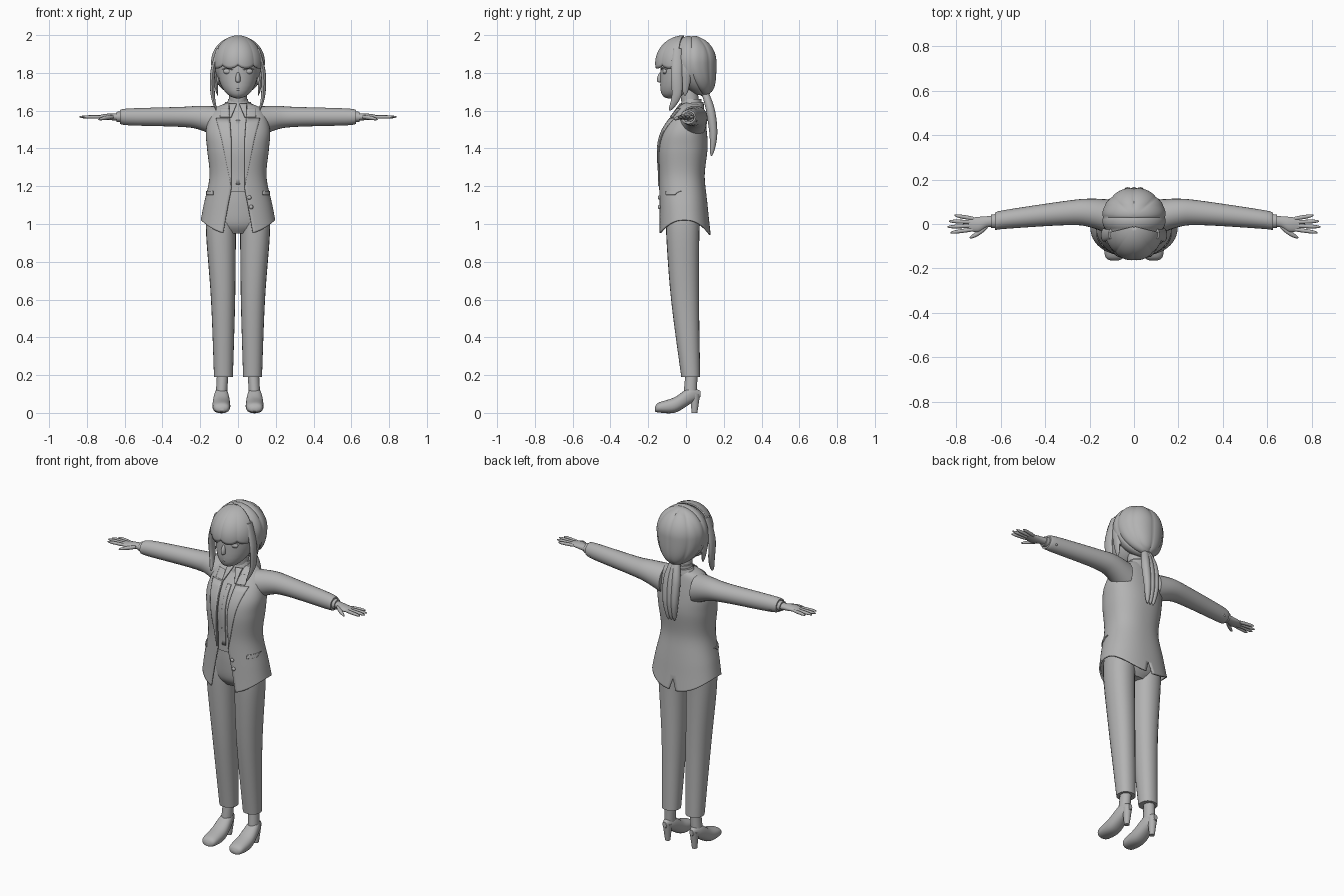
import bpy, bmesh, math
from math import sin, cos, pi

cube = bpy.data.objects.get("Cube")
if cube:
    bpy.data.objects.remove(cube)

shade = (.45, .45, .45, 1)
grey = bpy.data.materials.new("mid_grey")
grey.use_nodes = True
grey.diffuse_color = shade
grey.node_tree.nodes["Principled BSDF"].inputs["Base Color"].default_value = shade


# ---------- helpers ----------
def finish(name, bm, mirror=False, thickness=0):
    bmesh.ops.recalc_face_normals(bm, faces=bm.faces[:])
    mesh = bpy.data.meshes.new(name)
    bm.to_mesh(mesh)
    bm.free()
    mesh.materials.append(grey)
    part = bpy.data.objects.new(name, mesh)
    bpy.context.collection.objects.link(part)
    bpy.ops.object.select_all(action='DESELECT')
    part.select_set(True)
    bpy.context.view_layer.objects.active = part
    bpy.ops.object.shade_smooth_by_angle(angle=pi / 4)
    if mirror:
        part.modifiers.new("mirror", 'MIRROR')
    if thickness:
        solid = part.modifiers.new("thickness", 'SOLIDIFY')
        solid.thickness, solid.offset = thickness, 0


def skin(name, rows, closed=False, caps=False, mirror=False, thickness=0):
    """Faces between successive rows of points."""
    bm = bmesh.new()
    rings = [[bm.verts.new(point) for point in row] for row in rows]
    count = len(rings[0])
    for lower, upper in zip(rings, rings[1:]):
        for j in range(count if closed else count - 1):
            k = (j + 1) % count
            bm.faces.new((lower[j], lower[k], upper[k], upper[j]))
    if caps:
        bm.faces.new(rings[0])
        bm.faces.new(rings[-1])
    finish(name, bm, mirror, thickness)


def smooth(keys, steps=6):
    """Catmull-Rom resampling of section tuples."""
    result = []
    for i in range(len(keys) - 1):
        before, start, end = keys[max(i - 1, 0)], keys[i], keys[i + 1]
        after = keys[min(i + 2, len(keys) - 1)]
        for step in range(steps):
            t = step / steps
            result.append([b + t / 2 * (c - a + t * (2*a - 5*b + 4*c - d + t * (3*(b - c) + d - a)))
                           for a, b, c, d in zip(before, start, end, after)])
    return result + [keys[-1]]


def bend(value, power):
    return math.copysign(abs(value) ** (2 / power), value)


place = {'z': lambda a, u, v: (u, v, a), 'x': lambda a, u, v: (a, u, v), 'y': lambda a, u, v: (u, a, v)}


def loft(name, axis, keys, mirror=False, power=2, sides=24):
    """Sections: position on the axis, two centre coordinates, two radii."""
    turns = [2 * pi * j / sides for j in range(sides)]
    rows = [[place[axis](a, u + ru * bend(cos(t), power), v + rv * bend(sin(t), power)) for t in turns]
            for a, u, v, ru, rv in smooth(keys)]
    skin(name, rows, True, True, mirror)


def strand(name, axis, points, wide, deep, mirror=False, taper=.6):
    """Tapered lock along a path; blunt at the start, pointed at the end."""
    path = smooth(points, 4)
    keys = []
    for i, (x, y, z) in enumerate(path):
        size = sin(pi * (.2 + .79 * i / (len(path) - 1))) ** taper
        centre = (z, x, y) if axis == 'z' else (x, y, z)
        keys.append((*centre, wide * size, deep * size))
    loft(name, axis, keys, mirror, sides=12)


def egg(name, centre, radii, mirror=False, drop=None, lean=0, lobes=None, detail=16):
    """Ellipsoid with its own lower radius, a leaning lower half and optional lobes."""
    bm = bmesh.new()
    bmesh.ops.create_uvsphere(bm, u_segments=2 * detail, v_segments=detail, radius=1)
    cx, cy, cz = centre
    rx, ry, rz = radii
    for vert in bm.verts:
        x, y, z = vert.co
        swell = lobes(x, y) if lobes else 1
        height = rz if z > 0 or drop is None else drop
        vert.co = (cx + rx * x * swell, cy + ry * y * swell + lean * min(0, z) ** 2, cz + height * z * swell)
    finish(name, bm, mirror)


# ---------- torso surface: height, half width, front, back ----------
torso = smooth([(1.64, .05, -.02, .08), (1.6, .13, -.05, .09), (1.5, .165, -.12, .105), (1.4, .16, -.146, .11),
                (1.25, .147, -.14, .095), (1.1, .178, -.14, .113), (1.02, .193, -.143, .127)], 8)
heights = [section[0] for section in torso]


def torso_at(z):
    for upper, lower in zip(torso, torso[1:]):
        if z >= lower[0]:
            t = min(1, (upper[0] - z) / (upper[0] - lower[0]))
            return [a + t * (b - a) for a, b in zip(upper, lower)]
    return torso[-1]


def on_torso(z, turn, offset=0):
    _, half, front, back = torso_at(z)
    x = (half + offset) * bend(sin(turn), 2.3)
    return x, (front + back) / 2 - ((back - front) / 2 + offset) * bend(cos(turn), 2.3), z


def turn_at(z, x):
    return math.asin(min(1, x / torso_at(z)[1]) ** 1.15)


def plate(name, bottom, top, inner, outer, offset):
    """Thin mirrored plate on the torso between two edge rules."""
    rows = []
    for i in range(13):
        z = bottom + (top - bottom) * i / 12
        near, far = turn_at(z, inner(z)), turn_at(z, outer(z))
        rows.append([on_torso(z, near + (far - near) * j / 6, offset) for j in range(7)])
    skin(name, rows, mirror=True, thickness=.006)


# ---------- jacket: open in front, vented behind, hem dipping front and back ----------
def opening(z):
    return .035 + .27 * max(0, 1.18 - z) + .07 * max(0, z - 1.45)


rows = []
for z in heights:
    start = turn_at(z, opening(z))
    end = pi - .08 * min(1, max(0, 1.06 - z) / .04)
    dip = .078 * (max(0, 1.18 - z) / .16) ** 1.5
    row = []
    for j in range(33):
        turn = start + (end - start) * j / 32
        x, y, _ = on_torso(z, turn)
        row.append((x, y, z - dip * cos(turn) ** 2))
    rows.append(row)
skin("jacket_body", rows, mirror=True, thickness=.008)
plate("lapel", 1.2, 1.56, opening, lambda z: opening(z) + .19 * (z - 1.2), .007)
plate("upper_lapel", 1.565, 1.61, opening, lambda z: .09, .007)
plate("pocket_flap", 1.155, 1.175, lambda z: .127, lambda z: .16, .006)
for z in (1.14, 1.09):
    egg("jacket_button", (.06 + (1.14 - z) / 5, -.141, z), (.011, .008, .011), detail=8)

# ---------- sleeves ----------
arm = 1.567
loft("sleeve", 'x', [(.1, .03, arm - .03, .08, .085), (.2, .05, arm - .005, .064, .064), (.3, .05, arm, .055, .053),
                     (.57, .022, arm, .043, .045), (.625, .012, arm, .04, .037)], True)
loft("shirt_cuff", 'x', [(.58, .016, arm, .034, .03), (.643, .012, arm, .03, .027)], True)
for x in (.57, .59):
    egg("cuff_button", (x, .053, arm - .02), (.007, .007, .007), True, detail=6)

# ---------- shirt and collars ----------
skin("shirt", [[on_torso(z, pi * j / 20, -.012) for j in range(40)] for z in heights if z > 1.17], True, True)
plate("shirt_placket", 1.21, 1.55, lambda z: 0, lambda z: .012, -.01)
plate("collar_point", 1.565, 1.635, lambda z: .006 + .4 * (1.635 - z), lambda z: .042, .008)
loft("shirt_collar", 'z', [(1.6, 0, .022, .066, .06), (1.662, 0, .032, .052, .05)])
loft("jacket_collar", 'z', [(1.6, 0, .035, .095, .062), (1.647, 0, .041, .066, .052)])

# ---------- trousers ----------
loft("trouser_hips", 'z', [(1.2, 0, -.015, .13, .104), (1.1, 0, -.015, .155, .103),
                           (1, 0, -.015, .158, .092), (.95, 0, -.015, .09, .06)])
loft("waistband", 'z', [(z, 0, -.016, .133, .109) for z in (1.205, 1.18)])
loft("trouser_leg", 'z', [(1.08, .085, -.01, .078, .092), (.95, .09, -.017, .079, .088),
                          (.6, .079, -.005, .064, .074), (.19, .077, .025, .05, .05)], True, 2.2)

# ---------- feet ----------
foot = .088
loft("ankle", 'z', [(.23, .08, .03, .03, .031), (.09, foot, .022, .03, .036)], True)
loft("shoe", 'y', [(-.165, foot, .02, .015, .01), (-.145, foot, .028, .042, .026), (-.06, foot, .042, .047, .041),
                   (.02, foot, .09, .036, .044), (.076, foot, .1, .012, .016)], True, 2.3)
loft("shoe_heel", 'z', [(0, foot, .045, .014, .015), (.1, foot, .048, .026, .027)], True)

# ---------- hands ----------
loft("palm", 'x', [(.62, .013, arm, .026, .02), (.66, .01, arm, .025, .018), (.7, -.002, arm, .034, .016),
                   (.745, -.002, arm, .028, .007)], True)
for i, finger in enumerate(("index", "middle", "ring", "little")):
    y = .016 * i - .024
    tip = .84 - .01 * (i - 1.2) ** 2
    strand(finger + "_finger", 'x', [(.72, y, arm), (tip, y * 1.6, arm)], .009, .009, True, .3)
strand("thumb", 'x', [(.66, -.01, arm), (.7, -.04, arm - .005), (.74, -.062, arm - .014)], .013, .011, True)

# ---------- neck, head and face ----------
loft("neck", 'z', [(1.58, 0, .03, .05, .048), (1.75, 0, .01, .045, .045)])
egg("head", (0, -.015, 1.82), (.108, .12, .15), drop=.156, lean=-.07)
egg("nose", (0, -.13, 1.76), (.014, .024, .045), drop=.012, lean=-.004, detail=8)
for name, z, wide in (("upper_lip", 1.718, .022), ("lower_lip", 1.708, .017)):
    egg(name, (0, -.125, z), (wide, .011, .006), detail=8)
egg("eye", (.053, -.111, 1.808), (.025, .013, .015), True)
strand("upper_lash", 'x', [(.025, -.126, 1.815), (.053, -.122, 1.825), (.085, -.098, 1.818)], .006, .004, True)
egg("ear", (.112, .004, 1.775), (.015, .024, .03), True, drop=.045, detail=8)


# ---------- hair ----------
def hair_lobes(x, y):
    """Side-swept locks in front, gathered locks behind."""
    front = abs(sin(pi * y * 2.4))
    back = abs(sin(4 * math.atan2(x, y)))
    mix = min(1, max(0, (y - .2) / .3))
    return .975 + .04 * (front * (1 - mix) + back * mix) ** .6


egg("hair_cap", (0, .03, 1.857), (.142, .132, .138), drop=.175, lean=.06, lobes=hair_lobes, detail=48)

rows = []
for i in range(17):
    row = []
    for j in range(81):
        around = (j / 80 - .5) * 2.7
        lobe = abs(sin(around * 4.6)) ** .6
        edge = pi / 2 + .035 + .15 * lobe
        down = .04 + (edge - .04) * i / 16
        reach = sin(down) * (.975 + .03 * lobe * sin(down))
        row.append((.13 * reach * sin(around), -.01 - .15 * reach * cos(around), 1.85 + .144 * cos(down)))
    rows.append(row)
skin("fringe", rows, thickness=.01)

strand("side_lock", 'z', [(.105, -.045, 1.93), (.134, -.05, 1.8), (.133, -.05, 1.68), (.115, -.085, 1.6)],
       .013, .03, True)
strand("inner_lock", 'z', [(.118, -.005, 1.88), (.124, 0, 1.8), (.108, -.005, 1.68)], .013, .028, True)
egg("hair_tie", (0, .1, 1.69), (.028, .026, .017), detail=8)
for x in (-.027, 0, .027):
    strand("ponytail_lock", 'z', [(x / 3, .1, 1.7), (x, .13, 1.6), (x, .145, 1.47), (x * .7, .135, 1.36)],
           .024, .024)
